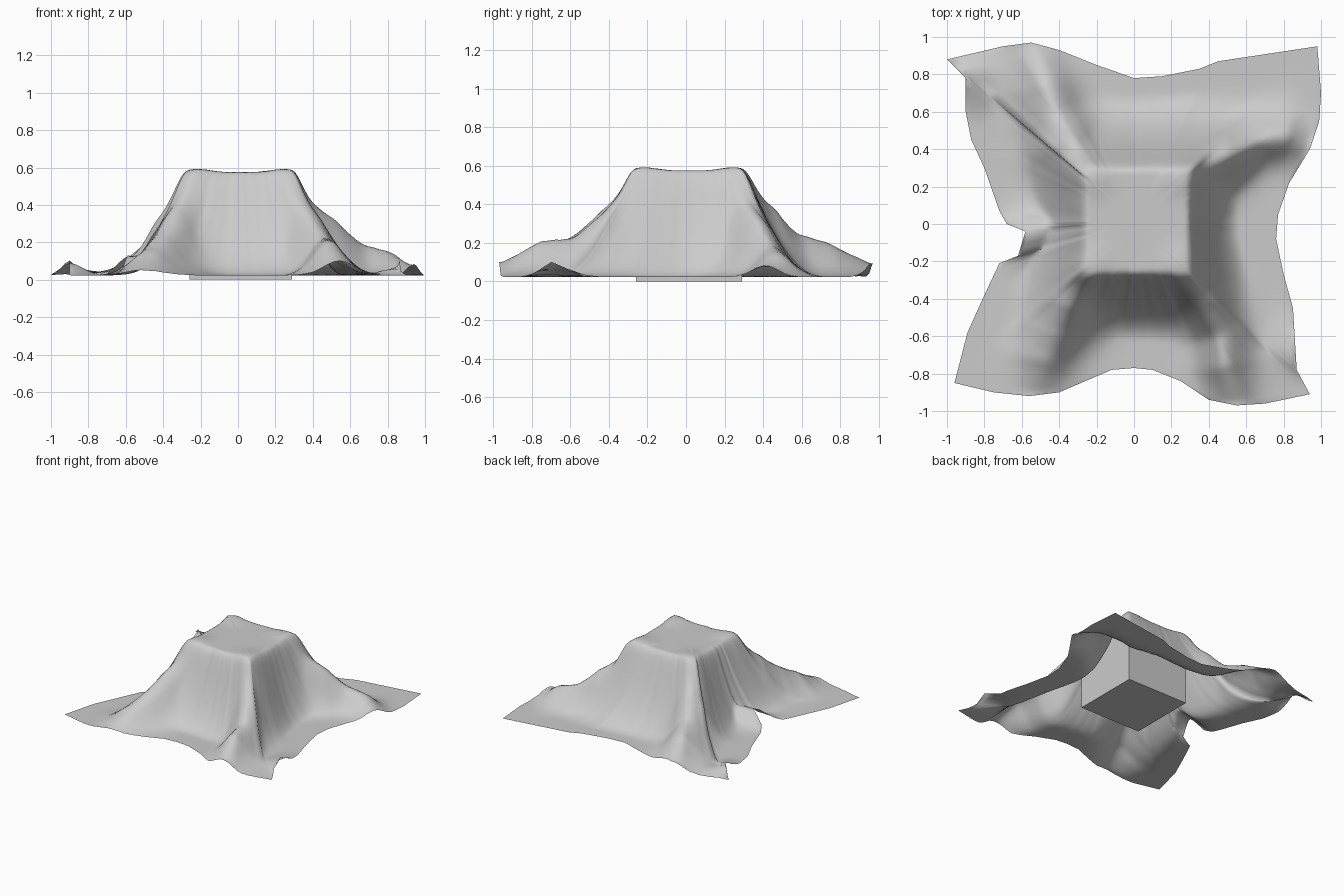
import bpy, bmesh, math
from mathutils import Vector

if "Cube" in bpy.data.objects:
    bpy.data.objects.remove(bpy.data.objects["Cube"], do_unlink=True)

CENTER = Vector((0.015, 0.015))
HALF = 0.275          # half width of the block
FLOOR, TOP = 0.022, 0.575
RINGS, SUBDIV = 60, 4

# hem of the cloth, clockwise from the back left corner
HEM = [(.98, .95), (1, .7), (.99, .55), (.94, .4), (.83, .22), (.77, .05), (.76, -.08),
       (.8, -.27), (.85, -.45), (.87, -.78), (.94, -.91), (.7, -.96), (.55, -.97), (.4, -.94),
       (.25, -.84), (.1, -.78), (0, -.77), (-.12, -.78), (-.4, -.9), (-.56, -.92),
       (-.75, -.9), (-.96, -.85), (-.89, -.58), (-.8, -.38), (-.72, -.21), (-.62, -.17),
       (-.58, -.04), (-.68, 0), (-.72, .07), (-.8, .3), (-.87, .45), (-.9, .6), (-.9, .78),
       (-1, .88), (-.7, .95), (-.55, .97), (-.4, .93), (-.2, .85), (0, .78), (.15, .79),
       (.35, .83), (.45, .87)]

# crests of the folds: cross width at the floor, then points along the crest
FOLDS = [
    (.09, [(.26, -.25, .54), (.38, -.41, .36), (.47, -.58, .22), (.49, -.75, .2), (.55, -.96, .08)]),
    (.11, [(-.24, -.24, .54), (-.34, -.42, .36), (-.41, -.57, .23), (-.47, -.7, .15), (-.52, -.9, .03)]),
    (.12, [(-.24, .27, .54), (-.34, .42, .39), (-.42, .56, .24), (-.47, .72, .19), (-.55, .96, .07)]),
    (.09, [(.27, .27, .54), (.39, .32, .4), (.5, .38, .32), (.65, .45, .18), (.8, .47, .14), (.91, .42, .07)]),
    (.09, [(-.46, -.03, .12), (-.58, -.06, .11)]),
    (.07, [(-.85, .7, .04), (-.9, .78, .08)]),
    (.08, [(.82, -.66, .05), (.88, -.68, .09)]),
]
FOLDS = [(w, [Vector(p) for p in pts]) for w, pts in FOLDS]


def smooth_max(a, b):
    """Maximum of two heights, its soft crease fading out near the floor."""
    k = 0.01 + 0.25 * min(a, b)
    h = max(k - abs(a - b), 0) / k
    return max(a, b) + (h * h * k / 4 if min(a, b) > 0.01 else 0)


def fold_height(p, width, pts):
    """Height of one rounded fold, wider where it is taller."""
    best = 0
    for a, b in zip(pts, pts[1:]):
        along = (b - a).to_2d()
        t = min(1, max(0, (p - a.to_2d()).dot(along) / along.length_squared))
        crest = a.lerp(b, t)
        gap = (p - crest.to_2d()).length
        best = max(best, crest.z * math.exp(-(gap / (width + crest.z / 9)) ** 2))
    return best


def cloth_height(p):
    """Flat top with puffed corners, sloping walls and folds."""
    q = p - CENTER
    d = math.hypot(max(abs(q.x) - HALF, 0), max(abs(q.y) - HALF, 0))
    sideways = math.cos(math.atan2(q.y, q.x)) ** 2
    reach_x = 0.25 if q.x > 0 else 0.28
    reach_y = 0.38 if q.y > 0 else 0.34
    reach = reach_x * sideways + reach_y * (1 - sideways)
    reach += 0.3 * sideways * (1 - sideways)
    drop = d * d / (d + 0.03) / reach
    z = (TOP - FLOOR) * max(0, 1 - drop) ** 2
    for width, pts in FOLDS:
        z = smooth_max(z, fold_height(p, width, pts))
    corner = math.hypot(abs(q.x) - 0.23, abs(q.y) - 0.23)
    puff = 0.018 * math.exp(-(corner / 0.09) ** 2)
    return FLOOR + min(z, TOP - FLOOR) + puff


def finish(name, bm, material):
    """Turn a bmesh into a named object."""
    mesh = bpy.data.meshes.new(name)
    bm.to_mesh(mesh)
    bm.free()
    mesh.materials.append(material)
    bpy.context.collection.objects.link(bpy.data.objects.new(name, mesh))


grey = bpy.data.materials.new("plain_grey")
grey.use_nodes = True
color = (0.6, 0.6, 0.6, 1)
grey.diffuse_color = color
for node in grey.node_tree.nodes:
    if node.type == 'BSDF_PRINCIPLED':
        node.inputs["Base Color"].default_value = color

# block under the cloth
bm = bmesh.new()
bmesh.ops.create_cube(bm, size=1)
bmesh.ops.scale(bm, vec=(2 * HALF, 2 * HALF, 0.55), verts=bm.verts)
bmesh.ops.translate(bm, vec=(CENTER.x, CENTER.y, 0.275), verts=bm.verts)
finish("block", bm, grey)

# draped cloth: rings running from the middle of the top to the hem
hem = [Vector(p) for p in HEM]
border = [a.lerp(b, s / SUBDIV) for a, b in zip(hem, hem[1:] + hem[:1]) for s in range(SUBDIV)]
bm = bmesh.new()
middle = bm.verts.new((CENTER.x, CENTER.y, cloth_height(CENTER)))
rings = []
for k in range(1, RINGS + 1):
    spots = [CENTER.lerp(edge, k / RINGS) for edge in border]
    rings.append([bm.verts.new((p.x, p.y, cloth_height(p))) for p in spots])
count = len(border)
for i in range(count):
    j = (i + 1) % count
    bm.faces.new((middle, rings[0][j], rings[0][i]))
    for inner, outer in zip(rings, rings[1:]):
        bm.faces.new((inner[i], inner[j], outer[j], outer[i]))

# relax the creases, leaving the hem and the flat top in place
loose = [v for ring in rings[8:-1] for v in ring]
for step in range(5):
    bmesh.ops.smooth_vert(bm, verts=loose, factor=0.4, use_axis_z=True)
for face in bm.faces:
    face.smooth = True
finish("draped_cloth", bm, grey)
